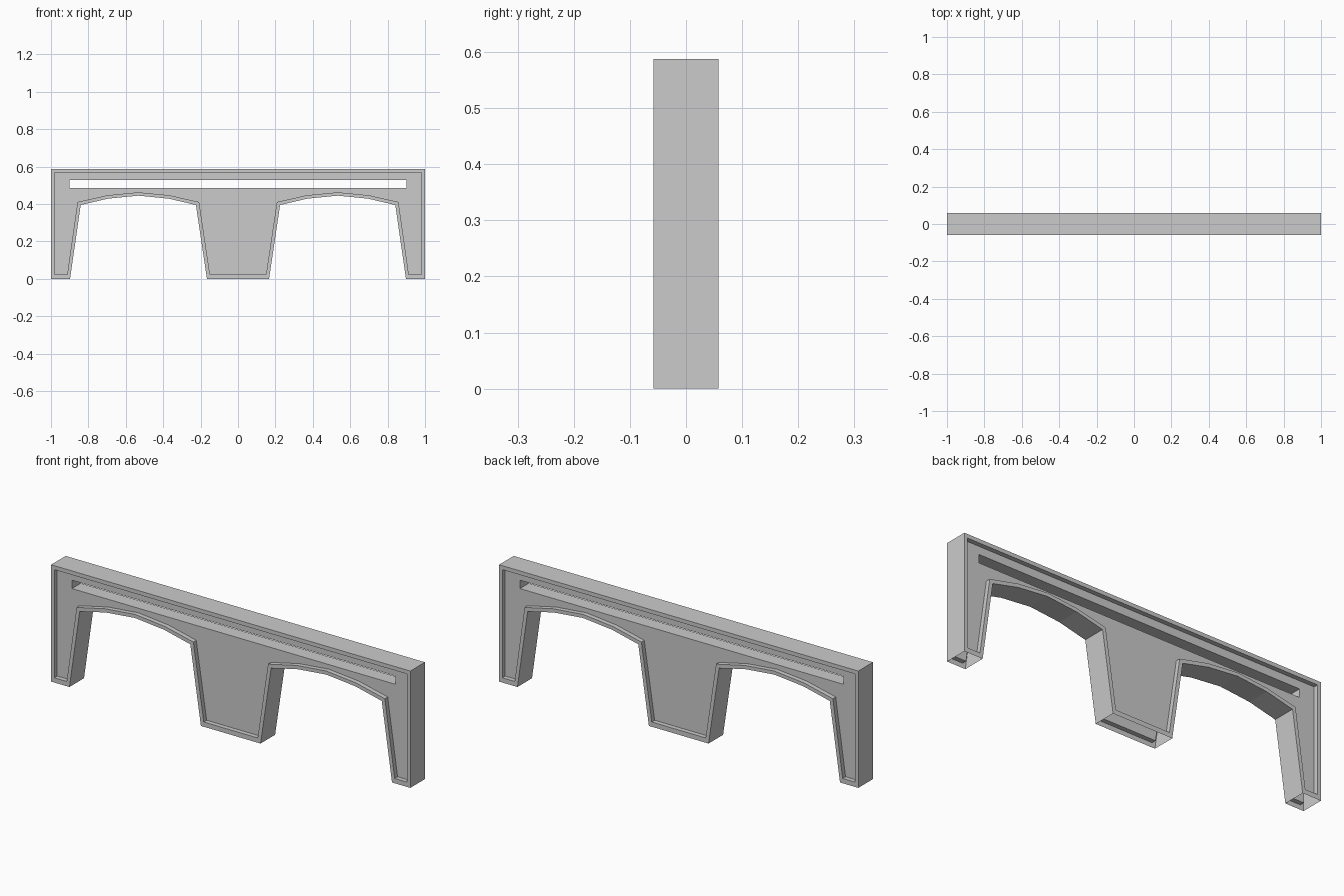
import bpy, bmesh

if "Cube" in bpy.data.objects:
    bpy.data.objects.remove(bpy.data.objects["Cube"])

HALF = 0.058      # half thickness
DEPTH = 0.023     # depth of the recessed panels

# right half of the outline and of the inset panel, from the centre foot to the top corner
outer_half = [(0.166, 0), (0.225, 0.395), (0.37, 0.429), (0.533, 0.445), (0.696, 0.429),
              (0.841, 0.395), (0.898, 0), (1, 0), (1, 0.588)]
inner_half = [(0.150, 0.024), (0.208, 0.411), (0.367, 0.447), (0.533, 0.463), (0.699, 0.447),
              (0.858, 0.411), (0.913, 0.024), (0.982, 0.024), (0.982, 0.568)]
slot_half = [(0.9, 0.486), (0.9, 0.528)]


def mirrored(half):
    return half + [(-x, z) for x, z in reversed(half)]


bm = bmesh.new()


def ring(half, y):
    return [bm.verts.new((x, y, z)) for x, z in mirrored(half)]


def bridge(a, b, open_bottom=False):
    n = len(a)
    for i in range(n):
        j = (i + 1) % n
        if open_bottom and a[i].co.z == 0 and a[j].co.z == 0:
            continue
        bm.faces.new((a[i], a[j], b[j], b[i]))


def loop_edges(r):
    out = []
    for i in range(len(r)):
        pair = (r[i], r[(i + 1) % len(r)])
        out.append(bm.edges.get(pair) or bm.edges.new(pair))
    return out


# rim, recess walls and slotted panel on each side
outers, slots = [], []
for s in (-1, 1):
    outer = ring(outer_half, s * HALF)
    lip = ring(inner_half, s * HALF)
    panel = ring(inner_half, s * (HALF - DEPTH))
    slot = ring(slot_half, s * (HALF - DEPTH))
    bridge(outer, lip)
    bridge(lip, panel)
    bmesh.ops.triangle_fill(bm, use_beauty=True, use_dissolve=False, normal=(0, s, 0),
                            edges=loop_edges(panel) + loop_edges(slot))
    outers.append(outer)
    slots.append(slot)

# outer skin (feet open underneath) and slot walls
bridge(*outers, open_bottom=True)
bridge(*slots)
bmesh.ops.recalc_face_normals(bm, faces=bm.faces)

mesh = bpy.data.meshes.new("double_arch_wall")
bm.to_mesh(mesh)
bm.free()
bpy.context.collection.objects.link(bpy.data.objects.new("double_arch_wall", mesh))
